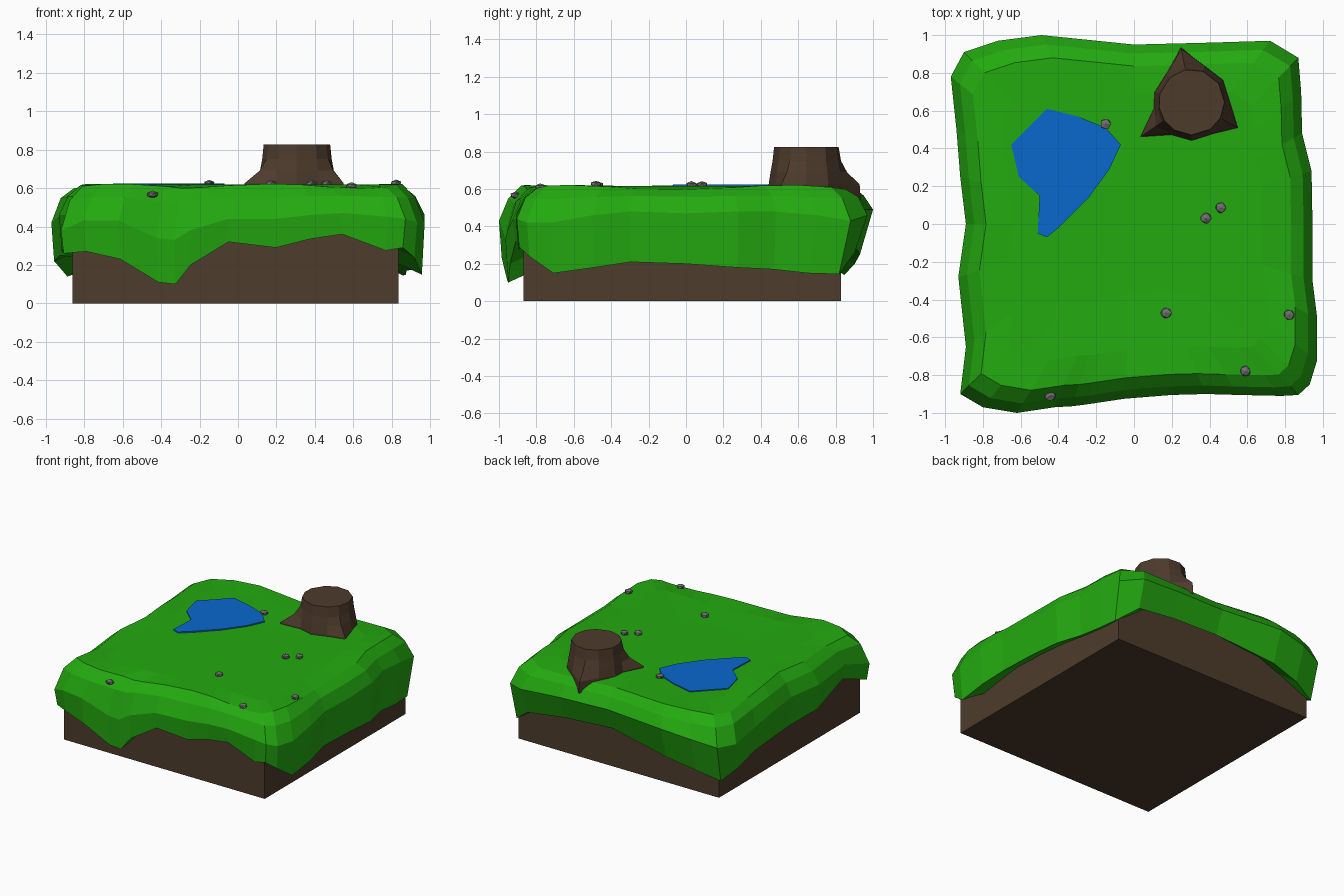
import bpy, bmesh, math, random
from mathutils import Vector
from mathutils.bvhtree import BVHTree

if "Cube" in bpy.data.objects:
    bpy.data.objects.remove(bpy.data.objects["Cube"])

random.seed(4)


def material(name, rgb):
    m = bpy.data.materials.new(name)
    m.diffuse_color = (*rgb, 1)
    m.use_nodes = True
    m.node_tree.nodes["Principled BSDF"].inputs["Base Color"].default_value = m.diffuse_color
    return m


def finish(bm, name, mat):
    bmesh.ops.recalc_face_normals(bm, faces=bm.faces)
    me = bpy.data.meshes.new(name)
    bm.to_mesh(me)
    bm.free()
    ob = bpy.data.objects.new(name, me)
    bpy.context.collection.objects.link(ob)
    me.materials.append(mat)
    return ob


def loft(rings, cap_start=False, cap_end=False):
    bm = bmesh.new()
    vs = [[bm.verts.new(p) for p in r] for r in rings]
    n = len(rings[0])
    for a, b in zip(vs, vs[1:]):
        for i in range(n):
            j = (i + 1) % n
            bm.faces.new((a[i], a[j], b[j], b[i]))
    if cap_start:
        bm.faces.new(vs[0][::-1])
    if cap_end:
        bm.faces.new(vs[-1])
    return bm


GRASS = material("grass_green", (0.017, 0.40, 0.005))
EARTH = material("earth_brown", (0.075, 0.045, 0.025))
BARK = material("bark_brown", (0.075, 0.043, 0.025))
WATER = material("water_blue", (0.003, 0.14, 0.62))
STONE = material("stone_grey", (0.16, 0.16, 0.16))

# Earth block
corners = [(-0.86, -0.87), (0.835, -0.87), (0.835, 0.83), (-0.86, 0.83)]
finish(loft([[(x, y, z) for x, y in corners] for z in (0, 0.42)], True, True),
       "earth_block", EARTH)

# Grass blanket: outline x, y, hem height, bulge height (anticlockwise from front left)
outline = [
    (-.92, -.90, .26, .38), (-.80, -.97, .27, .43), (-.62, -1.0, .23, .43),
    (-.42, -.97, .11, .34), (-.33, -.965, .10, .33), (-.25, -.955, .20, .38),
    (-.05, -.925, .32, .44), (.20, -.905, .29, .44), (.38, -.90, .335, .46),
    (.55, -.905, .36, .47), (.78, -.91, .275, .45), (.87, -.905, .29, .44),
    (.93, -.85, .24, .42), (.97, -.72, .15, .42), (.97, -.50, .18, .46),
    (.945, -.30, .21, .48), (.945, 0, .20, .47), (.94, .28, .18, .48),
    (.89, .48, .17, .48), (.885, .70, .15, .46), (.87, .88, .145, .43),
    (.72, .97, .26, .46), (.40, .96, .30, .48), (0, .95, .32, .49),
    (-.49, 1.0, .25, .49), (-.72, .97, .20, .46), (-.90, .91, .14, .42),
    (-.97, .78, .22, .42), (-.94, .50, .25, .44), (-.92, .25, .25, .46),
    (-.89, 0, .24, .46), (-.93, -.28, .27, .46), (-.89, -.65, .35, .46)]
rings = [[(x * .85, y * .85, h + .06) for x, y, h, m in outline],
         [(x * .985, y * (.93 if y > .6 else .985), h) for x, y, h, m in outline],
         [(x, y, m) for x, y, h, m in outline],
         [(x * .95, y * .95, .555 + .25 * (m - .45)) for x, y, h, m in outline],
         [(x * .88, y * .88, .61 + .012 * math.sin(i * 1.1))
          for i, (x, y, h, m) in enumerate(outline)]]
for s, z in ((.72, .617), (.4, .613), (.15, .615)):
    rings.append([(x * s, y * s, z) for x, y, h, m in outline])
bm = loft(rings, cap_end=True)
bmesh.ops.recalc_face_normals(bm, faces=bm.faces)
ground = BVHTree.FromBMesh(bm)
finish(bm, "grass_blanket", GRASS)

# Pond
shore = [(-.46, .61), (-.65, .42), (-.61, .25), (-.50, .15), (-.51, -.05),
         (-.46, -.07), (-.40, -.02), (-.24, .14), (-.13, .29), (-.07, .42),
         (-.15, .51), (-.30, .57)]
finish(loft([[(x, y, z) for x, y in shore] for z in (.60, .623)], True, True),
       "pond", WATER)

# Tree stump with three flared roots
angles = [0, 35, 70, 101, 130, 165, 190, 214, 238, 270, 305, 331]
roots = {3: .29, 7: .33, 11: .28}
profile = [(.54, .205, 1.0), (.625, .203, .95), (.69, .193, .3), (.75, .182, .06),
           (.825, .174, 0)]
stump = []
for z, r, flare in profile:
    ring = []
    for i, a in enumerate(angles):
        rr = r + (roots[i] - .2) * flare if i in roots else r
        t = math.radians(a)
        ring.append((.305 + rr * math.cos(t), .645 + rr * math.sin(t), z))
    stump.append(ring)
finish(loft(stump, True, True), "tree_stump", BARK)

# Pebbles resting on the grass
spots = [(-.15, .53), (.38, .03), (.46, .085), (.17, -.47), (.82, -.48),
         (.59, -.78), (-.445, -.91)]
for k, (x, y) in enumerate(spots):
    hit = ground.ray_cast(Vector((x, y, 2)), Vector((0, 0, -1)))[0]
    bm = bmesh.new()
    bmesh.ops.create_icosphere(bm, subdivisions=1, radius=.031)
    for v in bm.verts:
        v.co *= random.uniform(.88, 1.12)
        v.co.z *= .65
        v.co += Vector((x, y, hit.z + .008))
    finish(bm, f"pebble_{k + 1}", STONE)
